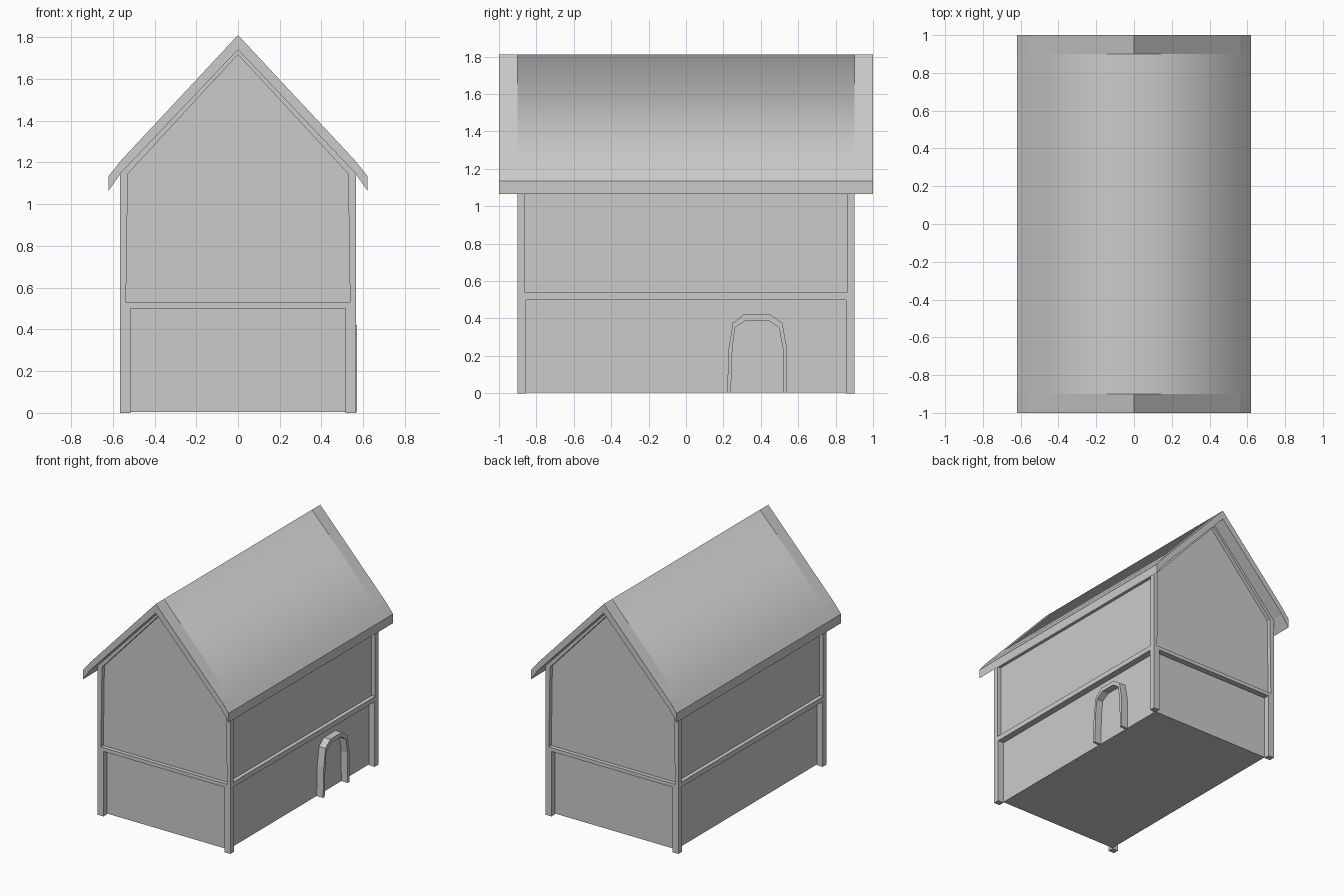
import bpy, bmesh

if "Cube" in bpy.data.objects:
    bpy.data.objects.remove(bpy.data.objects["Cube"])

W, D = 0.565, 0.9          # half width and half depth of the house
WALL_X, WALL_Y = 0.515, 0.855


def finish(name, bm):
    bmesh.ops.recalc_face_normals(bm, faces=bm.faces[:])
    mesh = bpy.data.meshes.new(name)
    bm.to_mesh(mesh)
    bm.free()
    obj = bpy.data.objects.new(name, mesh)
    bpy.context.collection.objects.link(obj)
    return obj


def box(name, lo, hi):
    bm = bmesh.new()
    bmesh.ops.create_cube(bm, size=1)
    for v in bm.verts:
        v.co = [(a + b) / 2 + c * (b - a) for a, b, c in zip(lo, hi, v.co)]
    return finish(name, bm)


def prism(profile, y0, y1, caps=(True, True)):
    """Extrude an (x, z) outline along y."""
    bm = bmesh.new()
    a = [bm.verts.new((x, y0, z)) for x, z in profile]
    b = [bm.verts.new((x, y1, z)) for x, z in profile]
    n = len(profile)
    for i in range(n):
        j = (i + 1) % n
        bm.faces.new((a[i], a[j], b[j], b[i]))
    if caps[0]:
        bm.faces.new(a)
    if caps[1]:
        bm.faces.new(b[::-1])
    bmesh.ops.recalc_face_normals(bm, faces=bm.faces[:])
    return bm


# Lower storey with a square post at each corner
box("lower_walls", (-WALL_X, -WALL_Y, 0.005), (WALL_X, WALL_Y, 0.5))
for sx in (-1, 1):
    for sy in (-1, 1):
        xs = sorted((sx * WALL_X, sx * W))
        ys = sorted((sy * WALL_Y, sy * D))
        box("corner_post", (xs[0], ys[0], 0), (xs[1], ys[1], 0.5))

# Upper storey: gabled block with recessed panels framed by beams
upper = prism([(-W, 0.5), (W, 0.5), (W, 1.16), (0, 1.757), (-W, 1.16)], -D, D)
upper.normal_update()
ends = [f for f in upper.faces if abs(f.normal.y) > 0.9]
sides = [f for f in upper.faces if abs(f.normal.x) > 0.9]
for faces, margin in ((ends, 0.04), (sides, 0.055)):
    bmesh.ops.inset_individual(upper, faces=faces, thickness=margin, depth=0)
    for f in faces:
        f.normal_update()
    bmesh.ops.inset_individual(upper, faces=faces, thickness=0, depth=-0.03)
finish("upper_storey", upper)

# Roof: smooth middle and flat overhanging ends
roof = [(0, 1.81), (0.56, 1.21), (0.62, 1.135), (0.62, 1.065), (0.56, 1.15),
        (0, 1.74), (-0.56, 1.15), (-0.62, 1.065), (-0.62, 1.135), (-0.56, 1.21)]
middle = prism(roof, -D, D, (False, False))
for f in middle.faces:
    f.smooth = f.normal.z > 0.3
finish("roof_middle", middle)
finish("roof_front_end", prism(roof, -1, -D, (True, False)))
finish("roof_back_end", prism(roof, D, 1, (False, True)))

# Arched door surround on the right wall
outer = [(0.22, 0.005), (0.228, 0.24), (0.25, 0.375), (0.31, 0.422),
         (0.45, 0.422), (0.515, 0.375), (0.54, 0.24), (0.54, 0.005)]
inner = [(0.24, 0.005), (0.248, 0.24), (0.262, 0.352), (0.32, 0.39),
         (0.44, 0.39), (0.497, 0.352), (0.518, 0.24), (0.52, 0.005)]
arch = bmesh.new()
rings = [[arch.verts.new((x, y, z)) for y, z in pts]
         for x, pts in ((0.51, outer), (0.57, outer), (0.57, inner), (0.51, inner))]
for k in range(4):
    a, b = rings[k], rings[(k + 1) % 4]
    for i in range(len(outer) - 1):
        arch.faces.new((a[i], a[i + 1], b[i + 1], b[i]))
for i in (0, -1):
    arch.faces.new([r[i] for r in rings])
finish("door_arch", arch)
